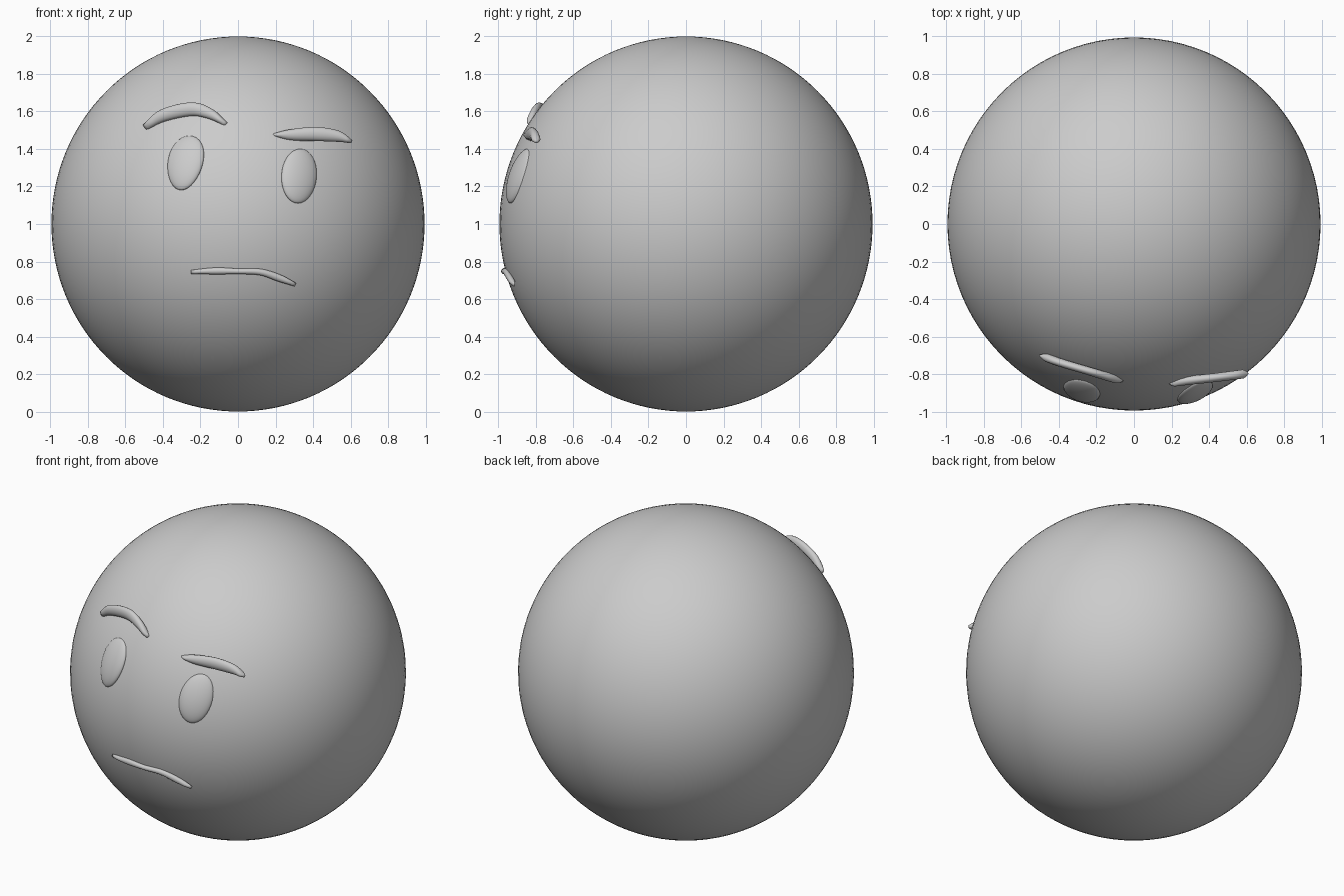
import bpy, bmesh, math
from mathutils import Vector

if "Cube" in bpy.data.objects:
    bpy.data.objects.remove(bpy.data.objects["Cube"])

R = 0.993

grey = bpy.data.materials.new("plain grey")
grey.diffuse_color = (0.6, 0.6, 0.6, 1)
grey.use_nodes = True
grey.node_tree.nodes["Principled BSDF"].inputs["Base Color"].default_value = grey.diffuse_color


def finish(bm, name):
    bmesh.ops.recalc_face_normals(bm, faces=bm.faces)
    for f in bm.faces:
        f.smooth = True
    me = bpy.data.meshes.new(name)
    bm.to_mesh(me)
    bm.free()
    me.materials.append(grey)
    ob = bpy.data.objects.new(name, me)
    bpy.context.collection.objects.link(ob)
    return ob


def surface_y(x, z):
    """Front of the head at a given x and z."""
    return -math.sqrt(max(0, R * R - x * x - (z - 1) ** 2))


def spline(p, t):
    """Catmull-Rom through tuples, t in 0..1."""
    s = t * (len(p) - 1)
    i = min(int(s), len(p) - 2)
    f = s - i
    p1, p2 = Vector(p[i]), Vector(p[i + 1])
    p0 = Vector(p[i - 1]) if i else 2 * p1 - p2
    p3 = Vector(p[i + 2]) if i + 2 < len(p) else 2 * p2 - p1
    return 0.5 * (2 * p1 + (p2 - p0) * f + (2 * p0 - 5 * p1 + 4 * p2 - p3) * f ** 2
                  + (3 * p1 - p0 - 3 * p2 + p3) * f ** 3)


def stroke(name, pts, depth, steps=32, sides=14):
    """Rounded bar along (x, y, z, half width) points, facing the front."""
    bm = bmesh.new()
    rings = []
    for k in range(steps + 1):
        t = k / steps
        c = spline(pts, t)
        d = spline(pts, min(1, t + 0.02)) - spline(pts, max(0, t - 0.02))
        n = Vector((-d[2], 0, d[0])).normalized()
        out = Vector((d[0], d[1], d[2])).cross(n).normalized()
        end = max(0.25, min(1, math.sqrt(min(t, 1 - t) * 12)))
        ring = []
        for j in range(sides):
            a = math.tau * j / sides
            ring.append(bm.verts.new(Vector(c[:3]) + n * c[3] * math.cos(a)
                                     + out * depth * end * math.sin(a)))
        rings.append(ring)
    for a, b in zip(rings, rings[1:]):
        for j in range(sides):
            k = (j + 1) % sides
            bm.faces.new((a[j], a[k], b[k], b[j]))
    bm.faces.new(rings[0])
    bm.faces.new(rings[-1])
    return finish(bm, name)


def eye(name, cx, cz, lean, taper):
    """Egg-shaped pad that follows the curve of the head."""
    bm = bmesh.new()
    bmesh.ops.create_uvsphere(bm, u_segments=32, v_segments=20, radius=1)
    for v in bm.verts:
        u, w, h = v.co
        x = cx + 0.094 * u * (1 + taper * w) + lean * w
        z = cz + 0.145 * w
        v.co = (x, surface_y(x, z) - 0.03 * h, z)
    return finish(bm, name)


# Head
bm = bmesh.new()
bmesh.ops.create_uvsphere(bm, u_segments=96, v_segments=64, radius=1)
for v in bm.verts:
    v.co = (v.co.x * R, v.co.y * R, 1 + v.co.z * 0.998)
finish(bm, "head")

# Eyes
eye("left_eye", -0.28, 1.325, 0.022, 0.10)
eye("right_eye", 0.325, 1.255, 0.006, 0.02)

# Eyebrows: one raised, one flat
stroke("raised_eyebrow", [(-0.495, -0.70, 1.513, 0.018), (-0.40, -0.735, 1.577, 0.033),
                          (-0.25, -0.78, 1.611, 0.036), (-0.15, -0.81, 1.587, 0.028),
                          (-0.063, -0.835, 1.53, 0.011)], 0.022)
stroke("flat_eyebrow", [(0.185, -0.845, 1.475, 0.006), (0.27, -0.835, 1.474, 0.028),
                        (0.41, -0.82, 1.479, 0.037), (0.53, -0.805, 1.467, 0.03),
                        (0.605, -0.795, 1.438, 0.009)], 0.024)

# Mouth, drooping at one end
stroke("mouth", [(-0.25, -0.935, 0.745, 0.010), (-0.12, -0.96, 0.75, 0.018),
                 (0.0, -0.968, 0.748, 0.015), (0.12, -0.958, 0.744, 0.017),
                 (0.22, -0.938, 0.712, 0.019), (0.305, -0.915, 0.677, 0.010)], 0.016)
